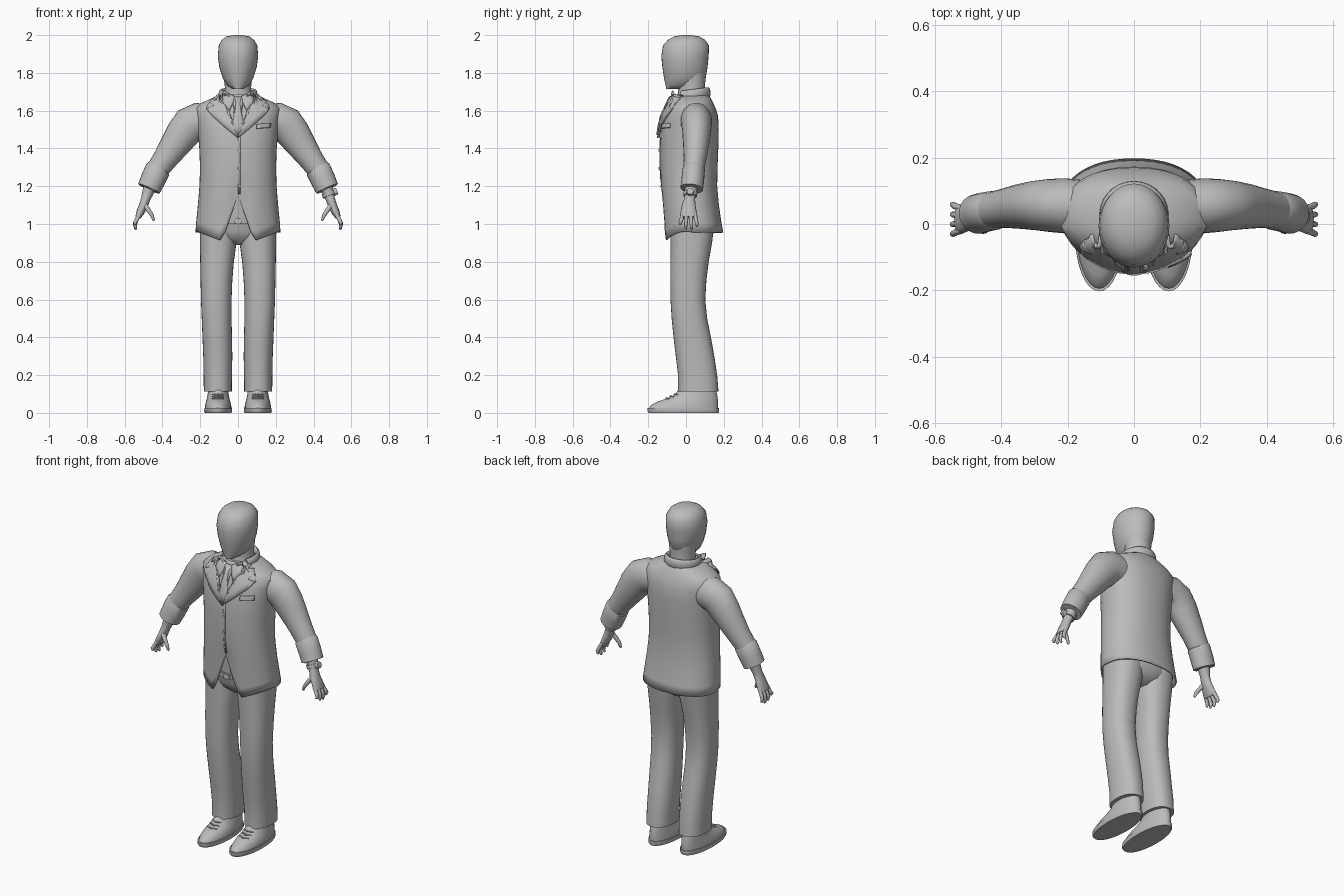
import bpy, bmesh, math
from mathutils import Vector
from mathutils.bvhtree import BVHTree

grey = bpy.data.materials.new("plain grey")
grey.diffuse_color = (0.5, 0.5, 0.5, 1)


def finish(name, bm, angle=40):
    bmesh.ops.recalc_face_normals(bm, faces=bm.faces)
    me = bpy.data.meshes.new(name)
    bm.to_mesh(me)
    bm.free()
    me.materials.append(grey)
    ob = bpy.data.objects.new(name, me)
    bpy.context.collection.objects.link(ob)
    bpy.ops.object.select_all(action='DESELECT')
    ob.select_set(True)
    bpy.context.view_layer.objects.active = ob
    bpy.ops.object.shade_smooth_by_angle(angle=math.radians(angle))
    return ob


def skin(name, rings, caps=(True, True), angle=40):
    """Join closed rings of points into one surface."""
    bm = bmesh.new()
    vs = [[bm.verts.new(p) for p in r] for r in rings]
    n = len(vs[0])
    for a, b in zip(vs, vs[1:]):
        for i in range(n):
            j = (i + 1) % n
            bm.faces.new((a[i], a[j], b[j], b[i]))
    if caps[0]:
        bm.faces.new(vs[0][::-1])
    if caps[1]:
        bm.faces.new(vs[-1])
    return finish(name, bm, angle)


def spow(v, e):
    return math.copysign(abs(v) ** e, v)


def loft(name, sections, cx=0, n=32, power=2.0, caps=(True, True), move=None, angle=40):
    """Stack of level sections: (z, half width, front y, back y[, x shift])."""
    rings = []
    for z, rx, y0, y1, *shift in sections:
        x0 = cx + (shift[0] if shift else 0)
        ring = []
        for i in range(n):
            t = 2 * math.pi * i / n
            p = Vector((x0 + rx * spow(math.cos(t), 2 / power),
                        (y0 + y1) / 2 + (y1 - y0) / 2 * spow(math.sin(t), 2 / power), z))
            ring.append(move(p) if move else p)
        rings.append(ring)
    return skin(name, rings, caps, angle)


def tube(name, path, side=1, ref=(0, 1, 0), n=16, angle=40):
    """Oval tube along points (x, y, z, radius across, radius along ref)."""
    pts = [Vector((p[0] * side, p[1], p[2])) for p in path]
    rings = []
    for i, p in enumerate(pts):
        t = (pts[min(i + 1, len(pts) - 1)] - pts[max(i - 1, 0)]).normalized()
        r = Vector(ref)
        r = (r - t * r.dot(t)).normalized()
        u = t.cross(r)
        rings.append([p + u * path[i][3] * math.cos(2 * math.pi * k / n)
                      + r * path[i][4] * math.sin(2 * math.pi * k / n) for k in range(n)])
    return skin(name, rings, angle=angle)


# Jacket body, with an inverted V opening in the front hem
def hem(p):
    if p.z < 1.3:
        x = abs(p.x)
        if p.y > 0.03:
            h = 0.955
        elif x < 0.085:
            h = 1.15 - 0.24 * x / 0.085
        else:
            h = 0.91 + 0.05 * min(1, (x - 0.085) / 0.13)
        p.z = 1.3 - (1.3 - p.z) * (1.3 - h) / 0.35
    return p


jacket = loft("jacket", [
    (0.95, .225, -.117, .198), (1.0, .222, -.119, .188), (1.1, .212, -.127, .174),
    (1.2, .204, -.135, .165), (1.3, .201, -.138, .167), (1.4, .205, -.138, .171),
    (1.5, .213, -.134, .173), (1.57, .222, -.118, .170), (1.61, .225, -.10, .158),
    (1.64, .195, -.086, .145), (1.665, .14, -.075, .132), (1.685, .085, -.06, .118)],
    n=48, power=2.25, caps=(False, True), move=hem)
front = BVHTree.FromPolygons([v.co.copy() for v in jacket.data.vertices],
                             [tuple(p.vertices) for p in jacket.data.polygons])
wall = jacket.modifiers.new("cloth", 'SOLIDIFY')
wall.thickness, wall.offset = 0.008, -1


def front_y(x, z):
    hit = front.ray_cast(Vector((x, -1, z)), Vector((0, 1, 0)))[0]
    if hit is None:
        hit = front.find_nearest(Vector((x, -0.08, z)))[0]
    return hit.y


def plate(name, outline, side=1, lift=0.006, thick=0.009):
    """Flat cloth piece laid on the chest from an x-z outline."""
    bm = bmesh.new()
    f = bm.faces.new([bm.verts.new((x * side, 0, z)) for x, z in outline])
    if f.normal.y > 0:
        f.normal_flip()
    bmesh.ops.triangulate(bm, faces=[f])
    bmesh.ops.subdivide_edges(bm, edges=bm.edges[:], cuts=3, use_grid_fill=True)
    for v in bm.verts:
        v.co.y = front_y(v.co.x, v.co.z) - lift
    ob = finish(name, bm)
    m = ob.modifiers.new("thickness", 'SOLIDIFY')
    m.thickness, m.offset = thick, 0
    return ob


# Lapels, shirt collar, tie, breast pocket and placket
for s, tag in ((1, "left"), (-1, "right")):
    plate(tag + "_lapel", [(0, 1.455), (.085, 1.525), (.14, 1.575), (.165, 1.61), (.125, 1.622),
                           (.15, 1.645), (.105, 1.685), (.075, 1.66), (.05, 1.56), (.005, 1.485)],
          s, 0.010, 0.014)
    plate(tag + "_shirt_collar", [(.012, 1.672), (.045, 1.60), (.085, 1.645), (.078, 1.705)],
          s, 0.012, 0.009)
plate("tie", [(0, 1.47), (.022, 1.505), (.011, 1.64), (.019, 1.675),
              (-.019, 1.675), (-.011, 1.64), (-.022, 1.505)], 1, 0.014, 0.014)
plate("pocket_square", [(.10, 1.505), (.17, 1.51), (.17, 1.533), (.10, 1.528)], 1, 0.006, 0.016)
plate("placket", [(0, 1.16), (.012, 1.16), (.012, 1.46), (0, 1.46)], 1, 0.001, 0.004)
for z in (1.39, 1.295, 1.2):
    y = front_y(0.006, z)
    tube("button", [(.006, y + .004, z, .008, .008), (.006, y - .008, z, .007, .007)],
         ref=(0, 0, 1), n=12)

# Jacket collar round the back of the neck
collar = []
for i in range(21):
    t = math.radians(-35 + 250 * i / 20)
    collar.append((.09 * math.cos(t), .028 + .088 * math.sin(t), 1.682 + .012 * math.sin(t), .014, .03))
tube("jacket_collar", collar, ref=(0, 0, 1))

# Head and neck
loft("neck", [(1.62, .085, -.06, .115), (1.68, .073, -.045, .105), (1.72, .069, -.04, .10),
              (1.80, .078, -.04, .105)])
loft("head", [(1.716, .03, -.105, .0), (1.735, .058, -.108, .07), (1.77, .08, -.116, .104),
              (1.83, .099, -.125, .114), (1.89, .107, -.131, .120), (1.945, .102, -.122, .122),
              (1.975, .085, -.095, .10), (1.993, .06, -.062, .07), (2.0, .02, -.02, .025)], angle=60)

# Shirt tail, trouser seat and belt seen through the jacket opening
loft("shirt", [(1.0, .19, -.098, .15), (1.1, .19, -.108, .15), (1.25, .185, -.115, .145)])
loft("trouser_seat", [(.89, .05, -.03, .09), (.925, .15, -.07, .135), (.96, .196, -.086, .15),
                      (1.03, .2, -.098, .155)], power=2.3)
loft("belt", [(1.0, .203, -.104, .16), (1.03, .203, -.107, .16)], power=2.3)
tube("belt_buckle", [(0, -.10, 1.015, .022, .017), (0, -.113, 1.015, .022, .017)], ref=(0, 0, 1), n=8)

for s, tag in ((1, "left"), (-1, "right")):
    # Trouser leg
    loft(tag + "_trouser_leg", [
        (.112, .074, -.042, .172, .0), (.2, .075, -.042, .165, .0), (.3, .077, -.054, .15, .0),
        (.4, .078, -.066, .132, s * .003), (.5, .079, -.076, .112, s * .006),
        (.6, .081, -.082, .102, s * .008), (.7, .084, -.083, .108, s * .007),
        (.8, .089, -.083, .12, s * .004), (.9, .097, -.082, .138, -s * .002),
        (1.0, .1, -.085, .15, -s * .004)], cx=s * .107, power=2.3)
    # Shoe: sole, upper and laces
    loft(tag + "_shoe_sole", [(0, .07, -.197, .172), (.008, .074, -.203, .176),
                              (.026, .073, -.203, .175)], cx=s * .105, power=2.1)
    loft(tag + "_shoe_upper", [(.022, .07, -.197, .17), (.04, .069, -.186, .17), (.058, .065, -.155, .17),
                               (.075, .06, -.105, .168), (.095, .056, -.06, .165), (.14, .05, -.03, .155)],
         cx=s * .105)
    for k in range(3):
        y, z = -.105 + .022 * k, .077 + .011 * k
        tube(tag + "_lace", [(.075, y + .016, z - .002, .004, .004), (.105, y, z, .005, .005),
                             (.135, y + .016, z - .002, .004, .004)], s, n=8)

    # Sleeve and rolled cuff
    tube(tag + "_sleeve", [
        (.13, .05, 1.545, .085, .08), (.21, .055, 1.545, .098, .083), (.255, .056, 1.525, .098, .08),
        (.295, .056, 1.475, .09, .075), (.34, .053, 1.41, .078, .068), (.385, .048, 1.345, .066, .06),
        (.435, .04, 1.275, .058, .055)], s, n=24, angle=60)
    tube(tag + "_cuff", [(.417, .042, 1.30, .057, .053), (.424, .041, 1.29, .067, .059),
                         (.45, .036, 1.235, .066, .06), (.472, .03, 1.187, .062, .06),
                         (.470, .03, 1.19, .05, .05)], s, n=24)
    # Forearm, palm, fingers and thumb
    tube(tag + "_hand", [(.455, .03, 1.22, .04, .04), (.478, .025, 1.165, .03, .031),
                         (.488, .02, 1.135, .025, .028), (.50, .015, 1.10, .023, .036),
                         (.518, .014, 1.06, .021, .043), (.53, .014, 1.035, .014, .042)], s, angle=60)
    for k, tip in enumerate((.995, .975, .97, .985)):
        y = -.019 + .022 * k
        spread = (y - .014) * .35
        tube(tag + "_finger", [(.52, y, 1.055, .011, .011), (.538, y + spread * .5, 1.02, .011, .010),
                               (.546, y + spread, (1.02 + tip) / 2, .010, .009),
                               (.541, y + spread, tip + .005, .008, .007),
                               (.538, y + spread, tip, .003, .003)], s, n=8, angle=60)
    tube(tag + "_thumb", [(.497, .0, 1.105, .014, .016), (.475, -.014, 1.075, .012, .013),
                          (.455, -.02, 1.045, .010, .010), (.447, -.021, 1.022, .007, .007),
                          (.446, -.021, 1.016, .003, .003)], s, n=10, angle=60)

# Wrist watch
tube("watch_strap", [(.476, .024, 1.168, .036, .037), (.484, .022, 1.148, .035, .036)], n=20)
tube("watch_case", [(.505, .022, 1.167, .02, .02), (.525, .022, 1.175, .018, .018)], n=12)
